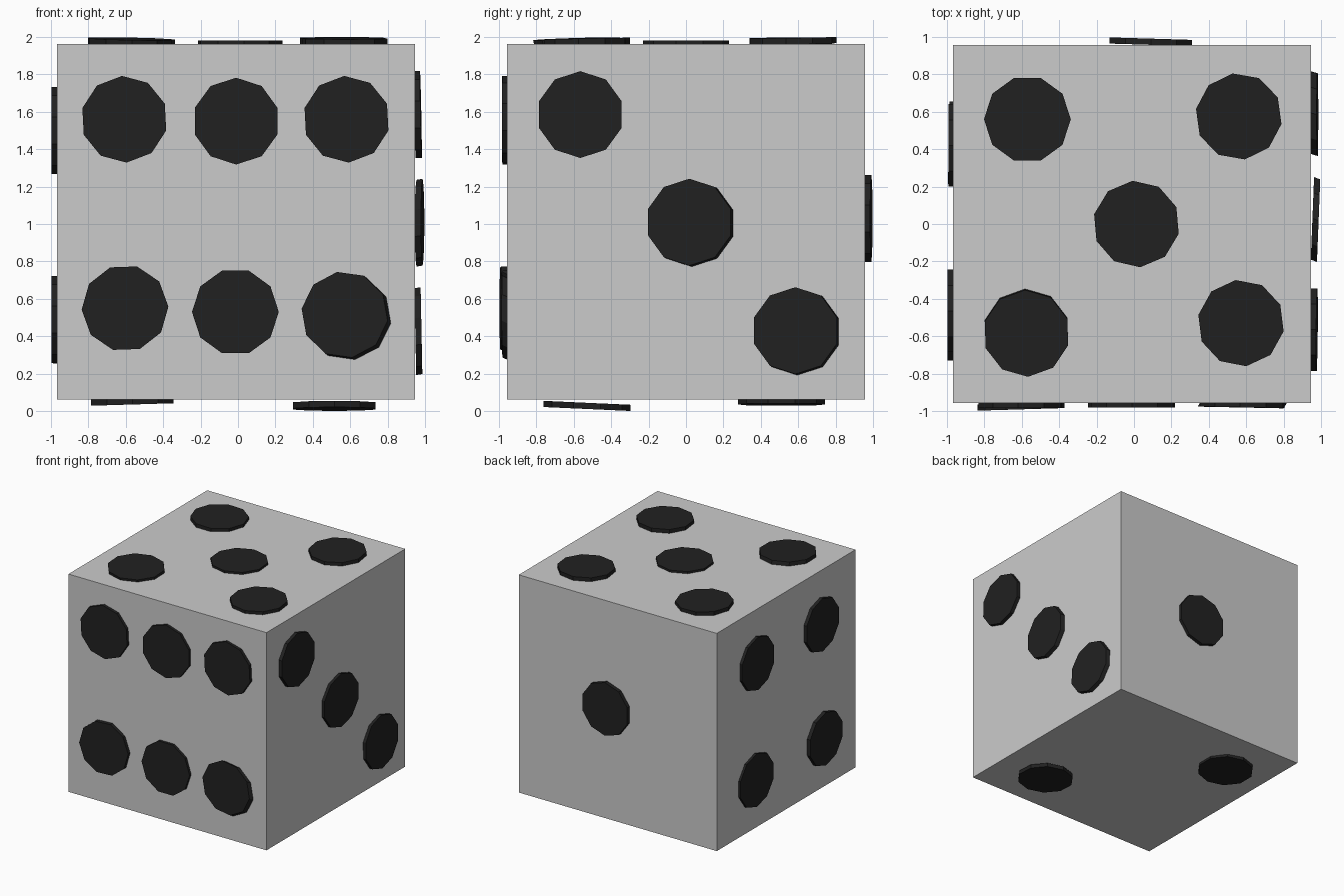
import bpy, bmesh, math
from mathutils import Vector

if "Cube" in bpy.data.objects:
    bpy.data.objects.remove(bpy.data.objects["Cube"])

X0, X1, Y0, Y1, Z0, Z1 = -0.968, 0.945, -0.957, 0.958, 0.061, 1.962
R, SIDES, THICK = 0.232, 10, 0.033

dark = bpy.data.materials.new("pip_black")
dark.diffuse_color = (0.015, 0.015, 0.015, 1)
dark.use_nodes = True
dark.node_tree.nodes["Principled BSDF"].inputs["Base Color"].default_value = dark.diffuse_color

# body: plain sharp-edged cube
bpy.ops.mesh.primitive_cube_add(size=1, location=((X0 + X1) / 2, (Y0 + Y1) / 2, (Z0 + Z1) / 2))
body = bpy.context.object
body.name = "dice_body"
body.scale = (X1 - X0, Y1 - Y0, Z1 - Z0)


def pip(name, origin, u, v, n, pu, pv, h=0.025, su=0, sv=0, rot=0, du=0, dv=0):
    """Thin ten-sided disc: outer height h, tilt su/sv, spin rot, base offset du/dv."""
    bm = bmesh.new()
    rings = []
    for depth in (0, THICK):
        ring = []
        for i in range(SIDES):
            a = math.radians(90 - rot) + i * math.tau / SIDES
            a_u, a_v = R * math.cos(a), R * math.sin(a)
            k = depth / THICK
            ring.append(bm.verts.new(origin + u * (pu + a_u + du * k) + v * (pv + a_v + dv * k)
                                     + n * (h + su * a_u + sv * a_v - depth)))
        bm.faces.new(ring)
        rings.append(ring)
    for i in range(SIDES):
        j = (i + 1) % SIDES
        bm.faces.new((rings[0][i], rings[0][j], rings[1][j], rings[1][i]))
    bmesh.ops.recalc_face_normals(bm, faces=bm.faces[:])
    me = bpy.data.meshes.new(name)
    bm.to_mesh(me)
    bm.free()
    me.materials.append(dark)
    bpy.context.collection.objects.link(bpy.data.objects.new(name, me))


X, Y, Z = Vector((1, 0, 0)), Vector((0, 1, 0)), Vector((0, 0, 1))

# each side: face origin, in-plane axes, outward normal, then its pips
faces = {
    "front": (Y * Y0, X, Z, -Y, [
        (-0.608, 1.56, 0.026, 0, 0, -3), (-0.01, 1.55, 0.023, 0, 0, 0),
        (0.58, 1.56, 0.023, 0.02, 0, -3), (-0.604, 0.55, 0.034, -0.03, 0, 16),
        (-0.014, 0.53, 0.023, 0, 0, 18), (0.57, 0.515, 0.024, 0.02, 0, -10, 0.02, -0.015)]),
    "right": (X * X1, Y, Z, X, [
        (-0.565, 1.585, 0.033, 0.01, -0.02, 0), (0.018, 1.01, 0.042, 0.04, 0, 0, 0.012, -0.006),
        (0.585, 0.43, 0.036, 0, -0.02, 0, 0.01, -0.006)]),
    "top": (Z * Z1, X, Y, Z, [
        (-0.57, 0.56, 0.03, -0.02, 0, 18), (0.56, 0.575, 0.033, 0, 0.02, -8),
        (0.013, 0, 0.018, 0, 0, -5), (-0.575, -0.585, 0.028, -0.02, 0.03, -2, 0, 0.006),
        (0.572, -0.53, 0.03, 0, 0.02, -7)]),
    "left": (X * X0, Y, Z, -X, [
        (0.42, 1.5, 0.024, 0, 0, 0), (-0.465, 1.5, 0.028, 0, 0, 0),
        (0.435, 0.485, 0.022, -0.02, 0, 0), (-0.51, 0.49, 0.03, 0, 0, 0)]),
    "back": (Y * Y1, X, Z, Y, [(0.09, 1.03, 0.033, -0.03, 0, 0)]),
    "bottom": (Z * Z0, X, Y, -Z, [
        (0.515, -0.53, 0.05, 0, 0.045, 0), (-0.565, 0.51, 0.026, -0.03, 0, 0)]),
}
for side, (o, u, v, n, pips) in faces.items():
    for i, p in enumerate(pips):
        pip(f"{side}_pip_{i + 1}", o, u, v, n, *p)
